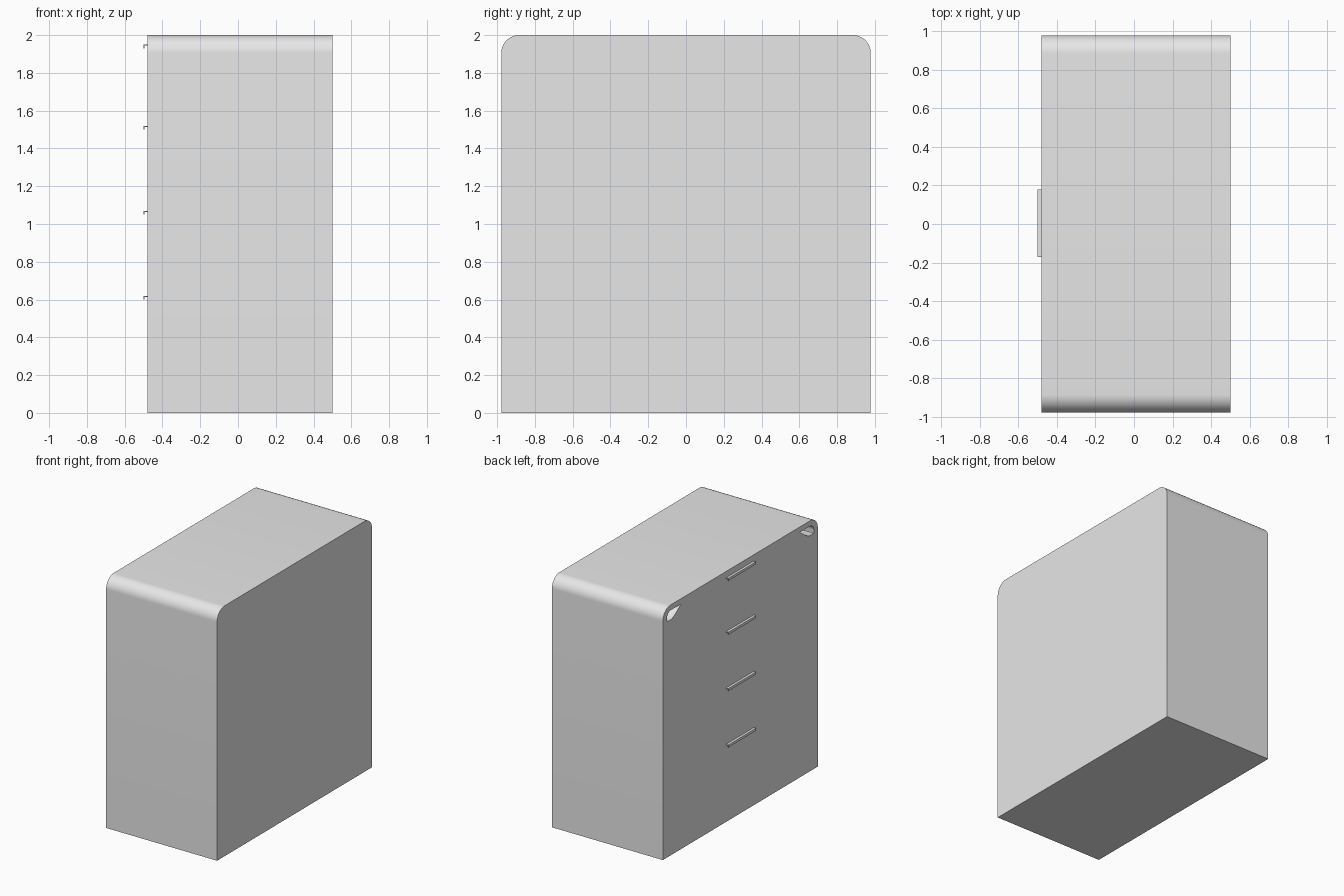
import bpy, math

if "Cube" in bpy.data.objects:
    bpy.data.objects.remove(bpy.data.objects["Cube"])

grey = bpy.data.materials.new("light grey")
grey.diffuse_color = (0.8, 0.8, 0.8, 1)
grey.use_nodes = True
grey.node_tree.nodes["Principled BSDF"].inputs["Base Color"].default_value = grey.diffuse_color


def prism(name, profile, axis, start, end):
    """Extrude a closed 2D profile along x (profile is y,z) or y (profile is x,z)."""
    n = len(profile)
    verts = []
    for t in (start, end):
        verts += [(t, a, b) if axis == "x" else (a, t, b) for a, b in profile]
    faces = [tuple(range(n))[::-1], tuple(range(n, 2 * n))]
    faces += [(i, (i + 1) % n, n + (i + 1) % n, n + i) for i in range(n)]
    mesh = bpy.data.meshes.new(name)
    mesh.from_pydata(verts, [], faces)
    obj = bpy.data.objects.new(name, mesh)
    bpy.context.collection.objects.link(obj)
    mesh.materials.append(grey)
    # consistent outward normals
    import bmesh
    bm = bmesh.new()
    bm.from_mesh(mesh)
    bmesh.ops.recalc_face_normals(bm, faces=bm.faces)
    bm.to_mesh(mesh)
    bm.free()
    return obj


def arc(cy, cz, r, a0, a1, steps):
    return [(cy + r * math.cos(math.radians(a0 + (a1 - a0) * i / steps)),
             cz + r * math.sin(math.radians(a0 + (a1 - a0) * i / steps)))
            for i in range(steps + 1)]


# Cabinet body with rounded top edges
HALF, R = 0.978, 0.095
outline = [(-HALF, 0), (HALF, 0)]
outline += arc(HALF - R, 2 - R, R, 0, 90, 12)
outline += arc(-HALF + R, 2 - R, R, 90, 180, 12)
body = prism("cabinet_body", outline, "x", -0.48, 0.5)

# Openings in the upper corners of the drawer side
for side in (-1, 1):
    hole = [(0.75, 1.957), (0.83, 1.90), (0.87, 1.882), (0.928, 1.882)]
    hole += arc(0.878, 1.907, 0.05, 0, 90, 5)
    cutter = prism("corner_cutter", [(side * y, z) for y, z in hole], "x", -0.6, -0.1)
    cutter.hide_render = True
    cutter.hide_viewport = True
    mod = body.modifiers.new("corner_opening", "BOOLEAN")
    mod.operation = "DIFFERENCE"
    mod.solver = "EXACT"
    mod.object = cutter

bpy.context.view_layer.objects.active = body
body.select_set(True)
for mod in list(body.modifiers):
    bpy.ops.object.modifier_apply(modifier=mod.name)
bpy.ops.object.shade_smooth_by_angle(angle=math.radians(30))
for obj in list(bpy.data.objects):
    if obj.name.startswith("corner_cutter"):
        bpy.data.objects.remove(obj)

# Drawer handles: thin ledge with a lip turned down
for i, top in enumerate((0.62, 1.07, 1.52, 1.95)):
    ledge = [(-0.479, top), (-0.5, top), (-0.5, top - 0.02), (-0.495, top - 0.02),
             (-0.495, top - 0.006), (-0.479, top - 0.006)]
    prism(f"drawer_handle_{i + 1}", ledge, "y", -0.17, 0.18)
